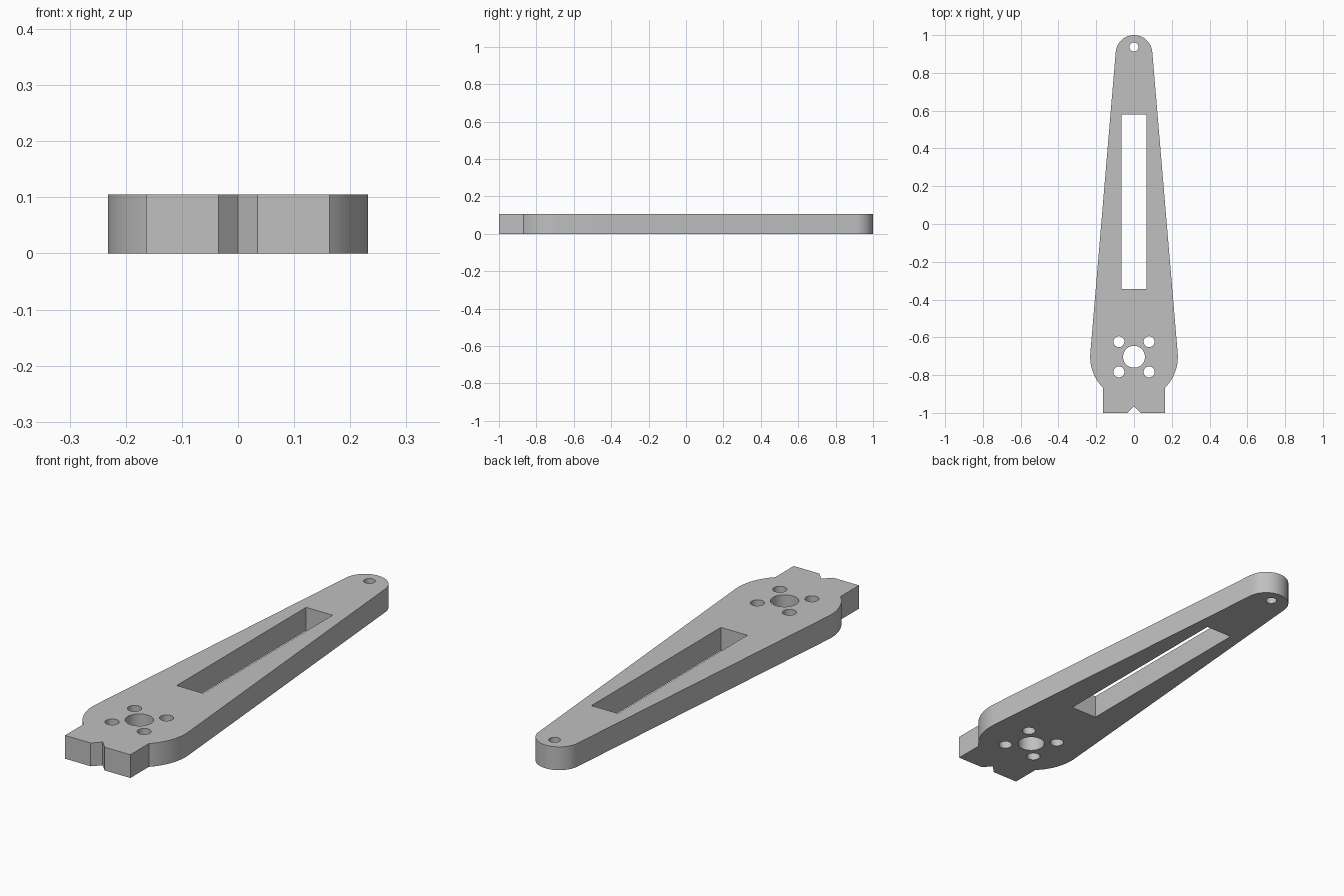
import bpy, bmesh
from math import sin, cos, asin, acos, pi

cube = bpy.data.objects.get("Cube")
if cube:
    bpy.data.objects.remove(cube)

THICK = 0.105
HUB_Y, HUB_R = -0.703, 0.232
TIP_Y, TIP_R = 0.903, 0.097
TAB_X = 0.163


def arc(cy, r, a0, a1, n, cx=0.0):
    """Points along an arc, both ends included."""
    return [(cx + r * cos(a0 + (a1 - a0) * i / n),
             cy + r * sin(a0 + (a1 - a0) * i / n)) for i in range(n + 1)]


def circle(cx, cy, r, n=40):
    return arc(cy, r, 0, 2 * pi, n, cx)[:-1]


# Right half of the outline: notch, tab, hub arc, straight flank, rounded tip
lean = asin((HUB_R - TIP_R) / (TIP_Y - HUB_Y))
half = [(0, -0.964), (0.035, -1), (TAB_X, -1)]
half += arc(HUB_Y, HUB_R, -acos(TAB_X / HUB_R), lean, 20)
half += arc(TIP_Y, TIP_R, lean, pi / 2, 20)
outline = half + [(-x, y) for x, y in half[-2:0:-1]]

# Openings: lightening slot, tip pivot, hub bore and four screw holes
slot = [(-0.066, -0.343), (0.066, -0.343), (0.066, 0.58), (-0.066, 0.58)]
loops = [outline, slot, circle(0, 0.937, 0.024), circle(0, HUB_Y, 0.058)]
loops += [circle(sx * 0.08, HUB_Y + sy * 0.08, 0.029)
          for sx in (-1, 1) for sy in (-1, 1)]

# Fill the flat profile and extrude it into a plate
bm = bmesh.new()
edges = []
for loop in loops:
    verts = [bm.verts.new((x, y, 0)) for x, y in loop]
    edges += [bm.edges.new((a, b)) for a, b in zip(verts, verts[1:] + verts[:1])]
bmesh.ops.triangle_fill(bm, edges=edges, use_beauty=True, use_dissolve=False)
top = bmesh.ops.extrude_face_region(bm, geom=bm.faces[:], use_keep_orig=True)
bmesh.ops.translate(bm, vec=(0, 0, THICK),
                    verts=[g for g in top["geom"] if isinstance(g, bmesh.types.BMVert)])
bmesh.ops.recalc_face_normals(bm, faces=bm.faces[:])

mesh = bpy.data.meshes.new("lever_arm")
bm.to_mesh(mesh)
bm.free()
arm = bpy.data.objects.new("lever_arm", mesh)
bpy.context.collection.objects.link(arm)

# Plain grey finish
grey = bpy.data.materials.new("light_grey")
grey.use_nodes = True
colour = (0.53, 0.53, 0.53, 1)
grey.diffuse_color = colour
grey.node_tree.nodes["Principled BSDF"].inputs["Base Color"].default_value = colour
mesh.materials.append(grey)

# Smooth the curved walls, keep the rims sharp
bpy.ops.object.select_all(action="DESELECT")
arm.select_set(True)
bpy.context.view_layer.objects.active = arm
bpy.ops.object.shade_smooth_by_angle(angle=pi / 6)
